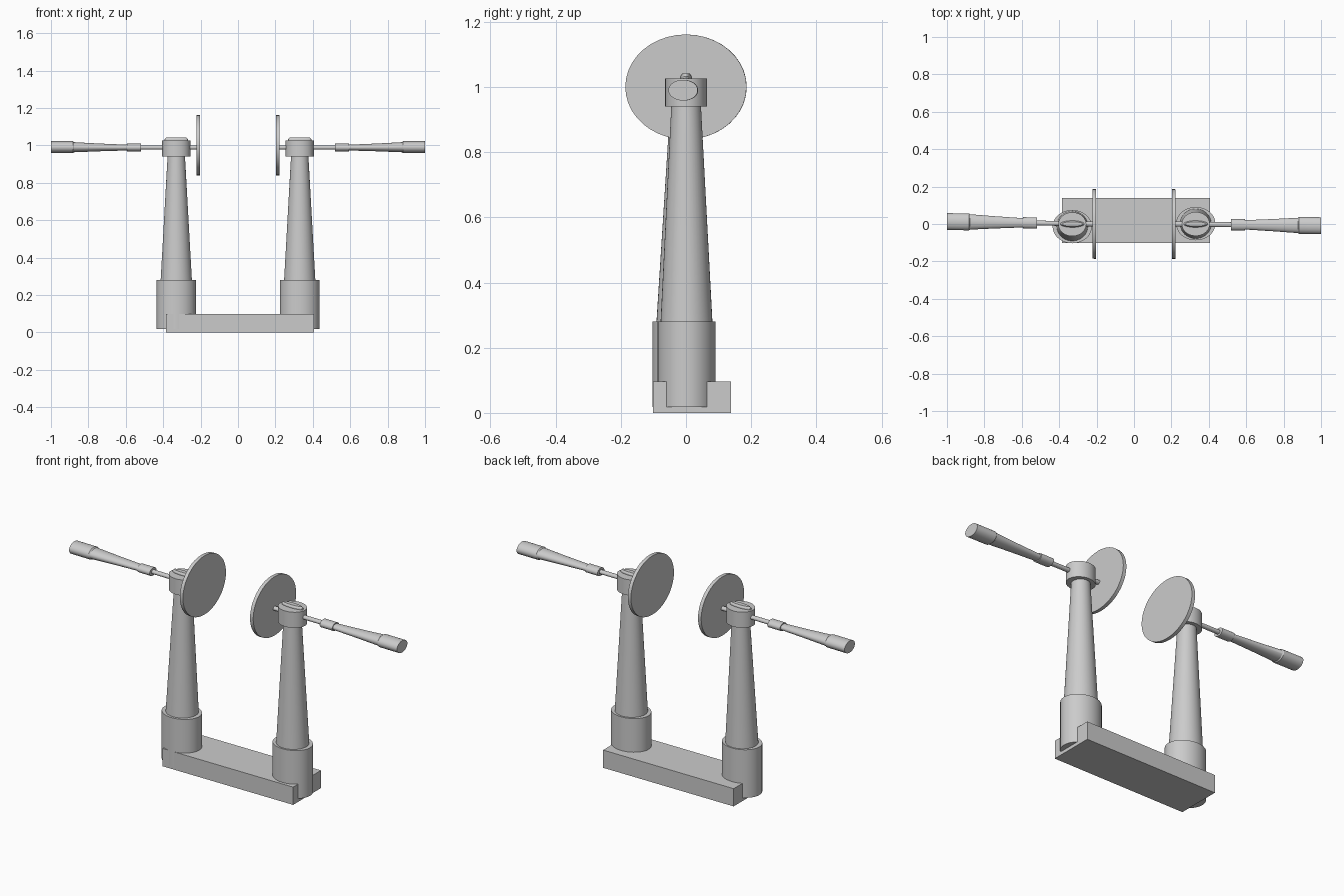
import bpy, bmesh, math
from mathutils import Vector

if "Cube" in bpy.data.objects:
    bpy.data.objects.remove(bpy.data.objects["Cube"])


def loft(name, axis, sections, sides=40):
    """Skin elliptical sections: ((cx, cy, cz), radius_a, radius_b) along x or z."""
    bm = bmesh.new()
    rings = []
    for centre, ra, rb in sections:
        ring = []
        for i in range(sides):
            t = 2 * math.pi * i / sides
            a, b = ra * math.cos(t), rb * math.sin(t)
            offset = Vector((a, b, 0)) if axis == 'z' else Vector((0, a, b))
            ring.append(bm.verts.new(Vector(centre) + offset))
        rings.append(ring)
    for lower, upper in zip(rings, rings[1:]):
        for i in range(sides):
            j = (i + 1) % sides
            bm.faces.new((lower[i], lower[j], upper[j], upper[i]))
    bm.faces.new(rings[0][::-1])
    bm.faces.new(rings[-1])
    bmesh.ops.recalc_face_normals(bm, faces=bm.faces)
    mesh = bpy.data.meshes.new(name)
    bm.to_mesh(mesh)
    bm.free()
    obj = bpy.data.objects.new(name, mesh)
    bpy.context.collection.objects.link(obj)
    bpy.ops.object.select_all(action='DESELECT')
    obj.select_set(True)
    bpy.context.view_layer.objects.active = obj
    bpy.ops.object.shade_smooth_by_angle(angle=math.radians(30))
    return obj


# Base plank
bpy.ops.mesh.primitive_cube_add(size=1, location=(0.01, 0.018, 0.0485))
base = bpy.context.object
base.name = "base_plank"
base.scale = (0.79, 0.24, 0.097)
bpy.ops.object.transform_apply(location=False, rotation=False, scale=True)


def stand(side, s, post_y, end_y):
    px = s * 0.33

    def post(name, *rows):
        loft(f"{side}_{name}", 'z', [((px, post_y * k, z), rx, ry) for z, rx, ry, k in rows])

    # Socket, tapered column, head and oval cap
    post("socket", (0.018, 0.105, 0.089, 1), (0.281, 0.105, 0.089, 1))
    post("column", (0.27, 0.084, 0.08, 0.8), (0.95, 0.046, 0.045, 0.2))
    post("head", (0.94, 0.075, 0.064, 0.1), (1.026, 0.075, 0.064, 0.1))
    post("cap", (1.015, 0.064, 0.018, 0), (1.032, 0.064, 0.018, 0), (1.041, 0.055, 0.012, 0))

    def bar(name, *rows):
        # The bar drifts slightly in y towards the grip end
        loft(f"{side}_{name}", 'x',
             [((s * x, end_y * (x - 0.2) / 0.8, z), ry, rz) for x, z, ry, rz in rows])

    # Disc, axle, collar and flared grip
    bar("disc", (0.203, 1.0, 0.186, 0.161), (0.222, 1.0, 0.186, 0.161))
    bar("axle", (0.21, 0.988, 0.013, 0.011), (0.54, 0.988, 0.013, 0.011))
    bar("collar", (0.518, 0.988, 0.03, 0.021), (0.594, 0.988, 0.03, 0.021))
    bar("grip", (0.58, 0.988, 0.024, 0.015), (0.75, 0.989, 0.033, 0.021),
        (0.876, 0.99, 0.041, 0.027), (0.882, 0.99, 0.045, 0.032), (1.0, 0.99, 0.045, 0.032))


stand("left", -1, -0.014, 0.013)
stand("right", 1, 0.002, -0.009)
